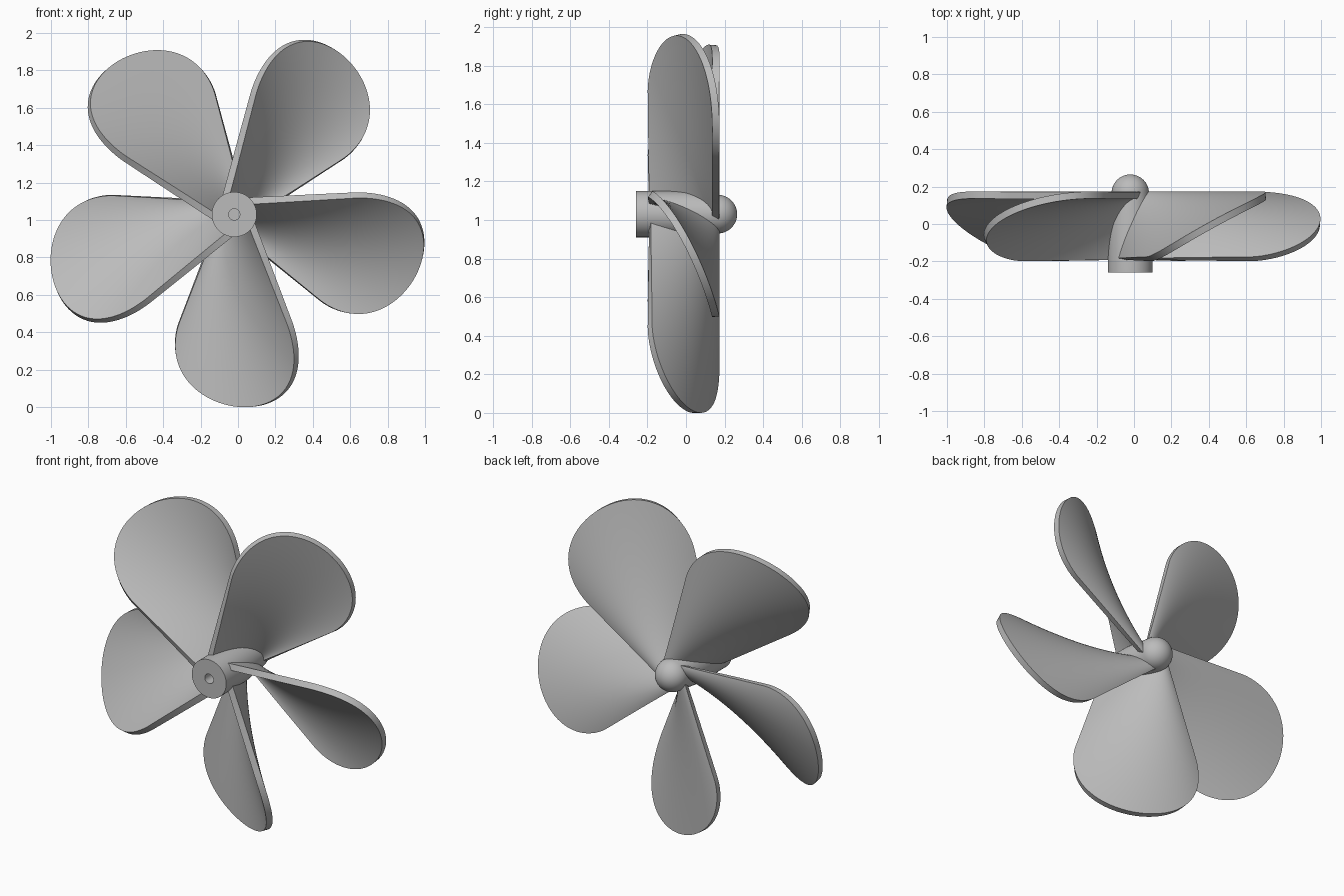
import bpy, bmesh, math

cube = bpy.data.objects.get("Cube")
if cube:
    bpy.data.objects.remove(cube, do_unlink=True)

HUB_X, HUB_Z = -0.02, 1.03
BLADES = 5

grey = bpy.data.materials.new("plain_grey")
grey.use_nodes = True
grey.diffuse_color = (0.5, 0.5, 0.5, 1)
grey.node_tree.nodes["Principled BSDF"].inputs["Base Color"].default_value = (0.5, 0.5, 0.5, 1)


def make_object(name, bm):
    bmesh.ops.recalc_face_normals(bm, faces=bm.faces)
    mesh = bpy.data.meshes.new(name)
    bm.to_mesh(mesh)
    bm.free()
    mesh.materials.append(grey)
    obj = bpy.data.objects.new(name, mesh)
    bpy.context.collection.objects.link(obj)
    obj.location = (HUB_X, 0, HUB_Z)
    return obj


def activate(obj):
    bpy.ops.object.select_all(action='DESELECT')
    obj.select_set(True)
    bpy.context.view_layer.objects.active = obj


def tip_radius(s):
    # rounded tip, slightly fuller towards the front edge
    t = s - 0.13 * (1 - s * s)
    return 0.58 + 0.45 * max(0, 1 - t * t) ** 0.6


def blade_point(s, r):
    # fan-shaped width, with the surface twisting from front edge to back edge
    w = s * (0.073 + 0.385 * r)
    return (w, 0.083 - 0.17 * s - 0.1 * s * s, -r)


# Hub: turned profile with a front bore and a domed back
profile = [(0, -0.16), (0.03, -0.16), (0.03, -0.26), (0.12, -0.26), (0.12, 0.0), (0.1, 0.165)]
for i in range(1, 13):
    a = math.pi / 2 * i / 12
    profile.append((0.1 * math.cos(a), 0.165 + 0.1 * math.sin(a)))
bm = bmesh.new()
verts = [bm.verts.new((r, y, 0)) for r, y in profile]
edges = [bm.edges.new(pair) for pair in zip(verts, verts[1:])]
bmesh.ops.spin(bm, geom=verts + edges, cent=(0, 0, 0), axis=(0, 1, 0),
               angle=2 * math.pi, steps=64)
bmesh.ops.remove_doubles(bm, verts=bm.verts, dist=0.0005)
hub = make_object("hub", bm)
activate(hub)
bpy.ops.object.shade_smooth_by_angle(angle=math.radians(35))

# Blade: curved sheet, thickened
COLS, ROWS, ROOT = 56, 24, 0.03
bm = bmesh.new()
grid = []
for i in range(COLS + 1):
    s = math.sin(math.pi / 2 * (2 * i / COLS - 1))
    tip = tip_radius(s)
    grid.append([bm.verts.new(blade_point(s, ROOT + (tip - ROOT) * j / ROWS))
                 for j in range(ROWS + 1)])
for a, b in zip(grid, grid[1:]):
    for j in range(ROWS):
        bm.faces.new((a[j], b[j], b[j + 1], a[j + 1]))
blade = make_object("blade_1", bm)
solid = blade.modifiers.new("thickness", 'SOLIDIFY')
solid.thickness = 0.038
solid.offset = 0
activate(blade)
bpy.ops.object.modifier_apply(modifier=solid.name)
bpy.ops.object.shade_smooth_by_angle(angle=math.radians(35))

# Remaining blades around the hub
for k in range(1, BLADES):
    copy = blade.copy()
    copy.name = f"blade_{k + 1}"
    copy.rotation_euler.y = 2 * math.pi * k / BLADES
    bpy.context.collection.objects.link(copy)
